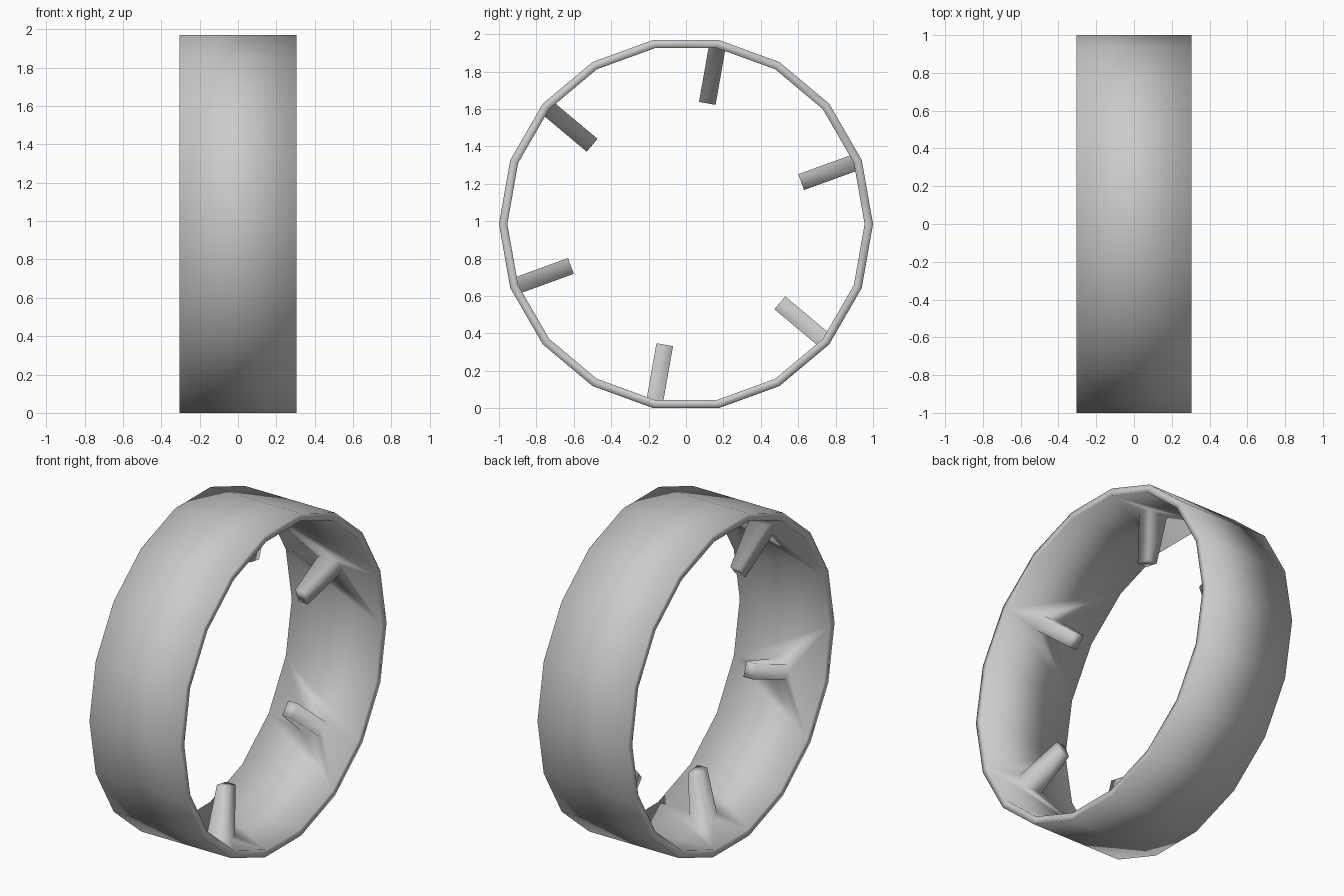
import bpy, bmesh, math

if "Cube" in bpy.data.objects:
    bpy.data.objects.remove(bpy.data.objects["Cube"])

SIDES, R_OUT, R_IN, HALF = 18, 1.0, 0.955, 0.305
CZ = R_OUT * math.cos(math.radians(10))   # ring rests on a flat side


def make_object(name, bm):
    bmesh.ops.recalc_face_normals(bm, faces=bm.faces)
    for f in bm.faces:
        f.smooth = True
    mesh = bpy.data.meshes.new(name)
    bm.to_mesh(mesh)
    bm.free()
    ob = bpy.data.objects.new(name, mesh)
    bpy.context.collection.objects.link(ob)
    return ob


def polar(x, r, t, a):
    """Point at radius r and sideways offset t for angle a in the y-z plane."""
    c, s = math.cos(a), math.sin(a)
    return (x, r * c - t * s, CZ + r * s + t * c)


# Ring wall: rectangular section swept around 18 sides
bm = bmesh.new()
section = [(-HALF, R_OUT), (HALF, R_OUT), (HALF, R_IN), (-HALF, R_IN)]
loops = [[bm.verts.new(polar(x, r, 0, i * math.tau / SIDES)) for x, r in section]
         for i in range(SIDES)]
for i in range(SIDES):
    a, b = loops[i], loops[(i + 1) % SIDES]
    for j in range(4):
        k = (j + 1) % 4
        bm.faces.new((a[j], a[k], b[k], b[j]))
ring = make_object("ring", bm)

# Six inward tabs, narrowing along x toward their tips
bm = bmesh.new()
for n in range(6):
    ang = math.radians(20 + 60 * n)
    ends = []
    for r, hx in ((0.97, 0.066), (0.655, 0.032)):
        ends.append([bm.verts.new(polar(sx * hx, r, st * 0.045, ang))
                     for sx, st in ((-1, -1), (1, -1), (1, 1), (-1, 1))])
    bm.faces.new(ends[0])
    bm.faces.new(ends[1])
    for j in range(4):
        k = (j + 1) % 4
        bm.faces.new((ends[0][j], ends[0][k], ends[1][k], ends[1][j]))
tabs = make_object("inner_tabs", bm)

# Fuse the tabs into the wall so the shading flows between them
mod = ring.modifiers.new("fuse_tabs", 'BOOLEAN')
mod.operation = 'UNION'
mod.solver = 'EXACT'
mod.object = tabs
bpy.context.view_layer.objects.active = ring
ring.select_set(True)
bpy.ops.object.modifier_apply(modifier=mod.name)
bpy.data.objects.remove(tabs)
